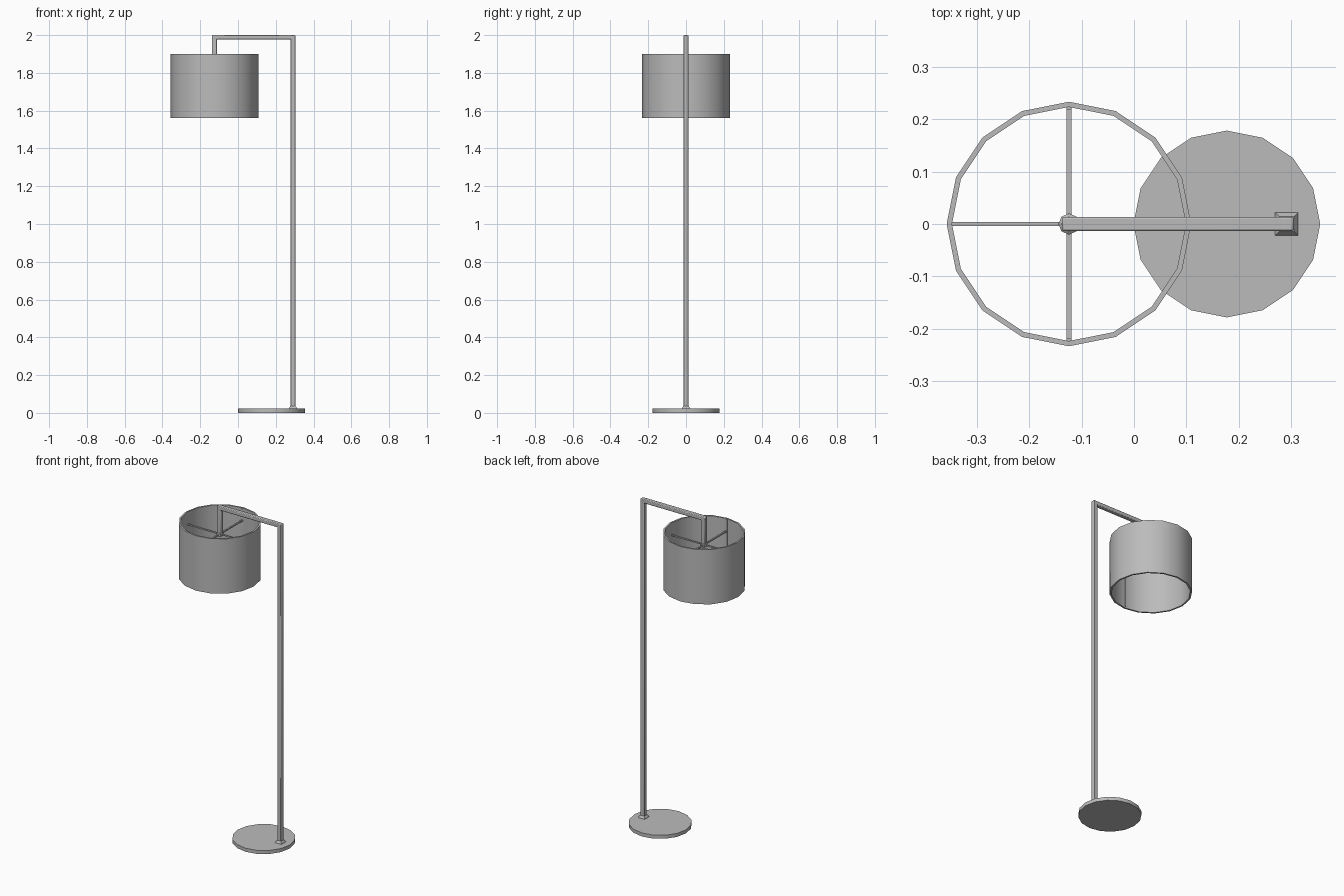
import bpy, math
from mathutils import Vector

if "Cube" in bpy.data.objects:
    bpy.data.objects.remove(bpy.data.objects["Cube"])

SHADE_X, POLE_X, BASE_X = -0.124, 0.291, 0.177

metal = bpy.data.materials.new("grey")
metal.diffuse_color = (0.5, 0.5, 0.5, 1)
metal.use_nodes = True
metal.node_tree.nodes["Principled BSDF"].inputs["Base Color"].default_value = metal.diffuse_color


def finish(ob, name, smooth=None):
    ob.name = name
    ob.data.materials.clear()
    ob.data.materials.append(metal)
    if smooth:
        bpy.ops.object.select_all(action='DESELECT')
        ob.select_set(True)
        bpy.context.view_layer.objects.active = ob
        bpy.ops.object.shade_smooth_by_angle(angle=math.radians(smooth))
    return ob


def mesh(name, verts, faces, smooth=None):
    me = bpy.data.meshes.new(name)
    me.from_pydata(verts, [], faces)
    ob = bpy.data.objects.new(name, me)
    bpy.context.collection.objects.link(ob)
    return finish(ob, name, smooth)


def lathe(name, x, profile, n=16, closed=False, smooth=30):
    """Revolve (radius, z) points; open profiles get end caps."""
    verts = [(x + r * math.cos(2 * math.pi * i / n), r * math.sin(2 * math.pi * i / n), z)
             for r, z in profile for i in range(n)]
    m = len(profile)
    faces = [(a * n + i, a * n + (i + 1) % n, (a + 1) % m * n + (i + 1) % n, (a + 1) % m * n + i)
             for a in range(m if closed else m - 1) for i in range(n)]
    if not closed:
        faces += [tuple(reversed(range(n))), tuple((m - 1) * n + i for i in range(n))]
    return mesh(name, verts, faces, smooth)


def box(name, lo, hi, bevel=0):
    lo, hi = Vector(lo), Vector(hi)
    bpy.ops.mesh.primitive_cube_add(size=1, location=(lo + hi) / 2)
    ob = bpy.context.object
    ob.scale = hi - lo
    bpy.ops.object.transform_apply(location=False, rotation=False, scale=True)
    if bevel:
        mod = ob.modifiers.new("bevel", 'BEVEL')
        mod.width, mod.segments = bevel, 2
    return finish(ob, name, 50 if bevel else None)


# Round foot plate
lathe("base", BASE_X, [(0.178, 0), (0.178, 0.022)])

# Square collar tapering up to the pole
c = [(s * sx + POLE_X, s * sy, z) for s, z in ((0.022, 0.022), (0.021, 0.026), (0.014, 0.036))
     for sx, sy in ((-1, -1), (1, -1), (1, 1), (-1, 1))]
mesh("pole_collar", c,
     [(3, 2, 1, 0), (8, 9, 10, 11)] +
     [(k + i, k + (i + 1) % 4, k + 4 + (i + 1) % 4, k + 4 + i) for k in (0, 4) for i in range(4)])

# Upright, arm and drop tube
T = 0.0135
box("pole", (POLE_X - T, -T, 0.02), (POLE_X + T, T, 2.0), 0.004)
box("arm", (SHADE_X - T, -T, 1.976), (POLE_X + T, T, 2.0), 0.004)
box("drop_tube", (SHADE_X - T, -T, 1.82), (SHADE_X + T, T, 1.99), 0.004)

# Hub under the drop tube
lathe("hub", SHADE_X, [(0.014, 1.812), (0.02, 1.817), (0.02, 1.831), (0.014, 1.836)], n=8)

# Hollow drum shade, open at both ends
lathe("shade", SHADE_X, [(0.233, 1.56), (0.233, 1.90), (0.223, 1.90), (0.223, 1.56)], closed=True)

# Four spokes holding the shade
for s, side in ((-1, "a"), (1, "b")):
    x0, x1 = sorted((SHADE_X, SHADE_X + s * 0.225))
    y0, y1 = sorted((0, s * 0.225))
    box("spoke_x_" + side, (x0, -0.0035, 1.820), (x1, 0.0035, 1.828))
    box("spoke_y_" + side, (SHADE_X - 0.0045, y0, 1.820), (SHADE_X + 0.0045, y1, 1.828))
    # Thin upright strip on the inner wall
    box("strut_y_" + side, (SHADE_X - 0.0045, s * 0.222 - 0.004, 1.57),
        (SHADE_X + 0.0045, s * 0.222 + 0.004, 1.895))
